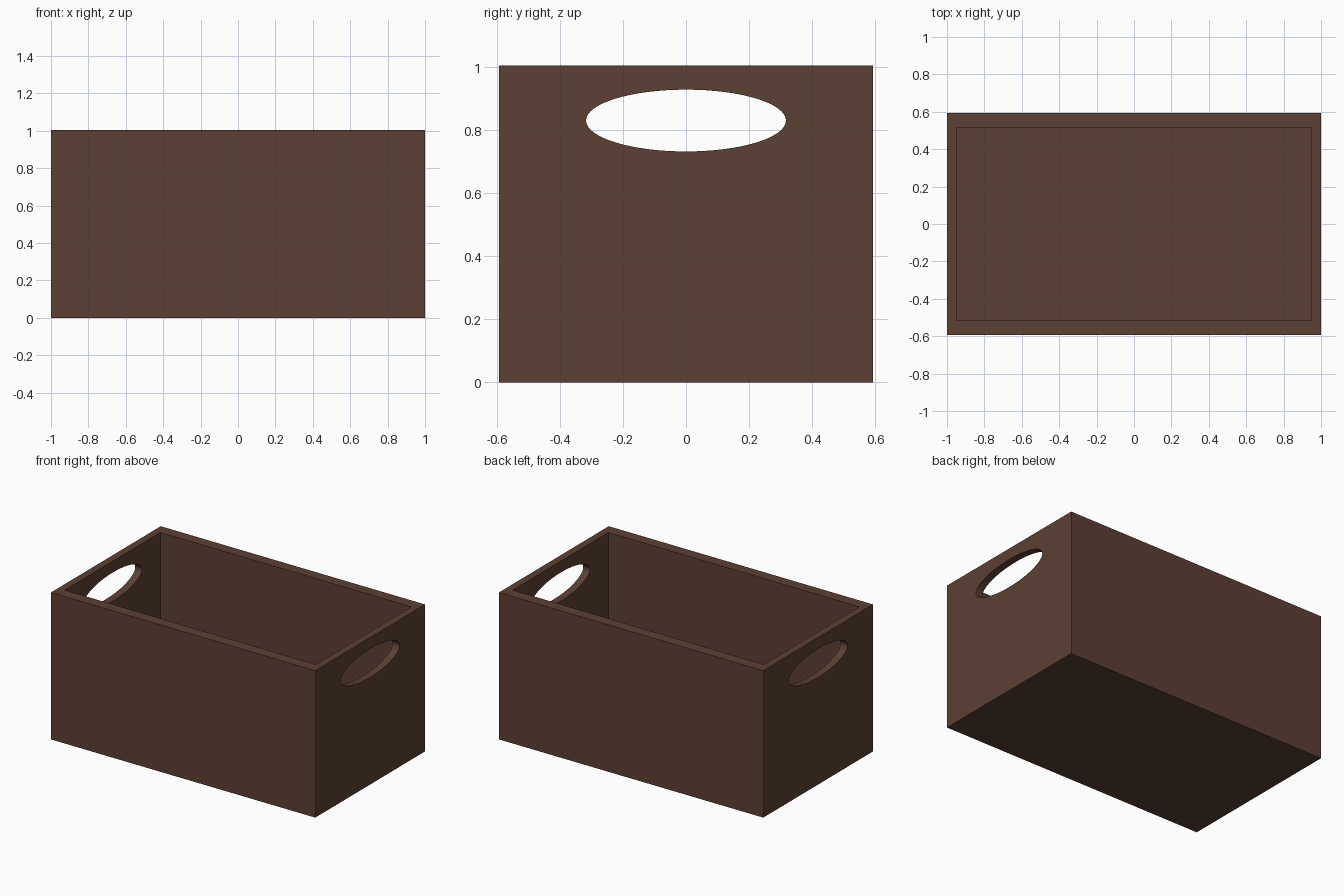
import bpy
from math import pi

if "Cube" in bpy.data.objects:
    bpy.data.objects.remove(bpy.data.objects["Cube"])

HX, HY, H = 1.0, 0.593, 1.005      # outer half sizes and height
IX, IY, FLOOR = 0.949, 0.516, 0.06  # cavity half sizes and floor thickness


def box(name, hx, hy, z0, z1):
    bpy.ops.mesh.primitive_cube_add(size=1, location=(0, 0, (z0 + z1) / 2))
    ob = bpy.context.object
    ob.name = name
    ob.scale = (2 * hx, 2 * hy, z1 - z0)
    bpy.ops.object.transform_apply(location=True, rotation=True, scale=True)
    return ob


def cut(target, cutter):
    cutter.hide_render = True
    mod = target.modifiers.new("cut", 'BOOLEAN')
    mod.operation = 'DIFFERENCE'
    mod.solver = 'EXACT'
    mod.object = cutter
    bpy.context.view_layer.objects.active = target
    bpy.ops.object.modifier_apply(modifier=mod.name)
    bpy.data.objects.remove(cutter)


# Crate body, hollowed from above
crate = box("crate", HX, HY, 0, H)
cut(crate, box("cavity_cutter", IX, IY, FLOOR, H + 0.5))

# Oval handle holes through both end walls
bpy.ops.mesh.primitive_cylinder_add(vertices=64, radius=1, depth=3,
                                    rotation=(0, pi / 2, 0))
handle = bpy.context.object
handle.name = "handle_cutter"
bpy.ops.object.transform_apply(location=False, rotation=True, scale=False)
handle.scale = (1, 0.317, 0.098)
handle.location = (0, 0, 0.83)
bpy.ops.object.transform_apply(location=True, rotation=True, scale=True)
cut(crate, handle)

# Flat faces outside, smooth only around the handle rims
bpy.ops.object.select_all(action='DESELECT')
crate.select_set(True)
bpy.context.view_layer.objects.active = crate
bpy.ops.object.shade_smooth_by_angle(angle=pi / 6)

# Dark brown wood
wood = bpy.data.materials.new("dark_wood")
wood.diffuse_color = (0.107, 0.051, 0.033, 1)
wood.use_nodes = True
wood.node_tree.nodes["Principled BSDF"].inputs["Base Color"].default_value = wood.diffuse_color
crate.data.materials.clear()
crate.data.materials.append(wood)
